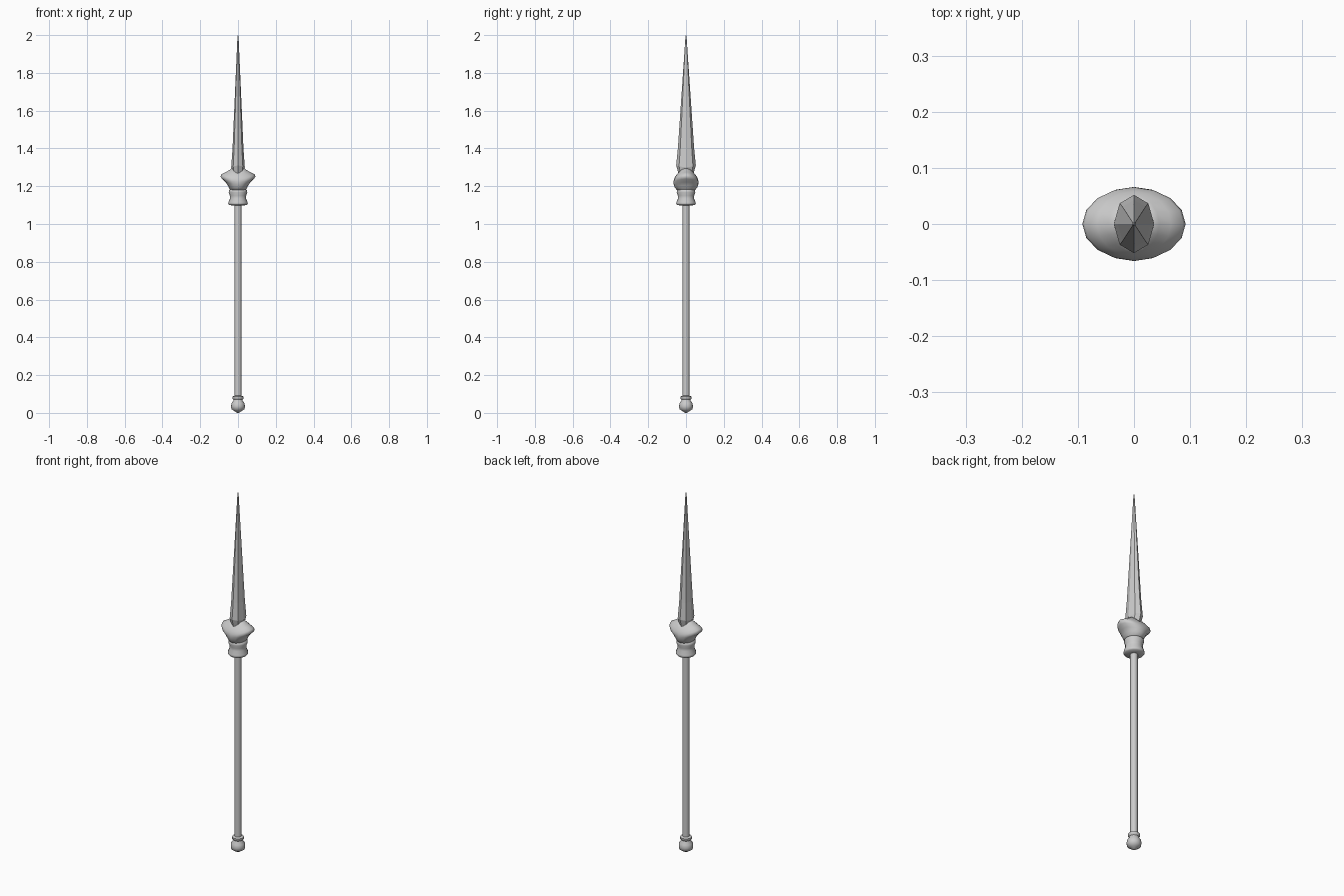
import bpy, bmesh, math


def loft(name, rings, sides, smooth_angle=None):
    """Stack elliptical rings (z, rx, ry, lift); lift raises the left/right ends."""
    bm = bmesh.new()
    loops = []
    for z, rx, ry, lift in rings:
        loop = []
        for i in range(sides):
            a = 2 * math.pi * i / sides
            c, s = math.cos(a), math.sin(a)
            loop.append(bm.verts.new((rx * c, ry * s, z + lift * c * c)))
        loops.append(loop)
    for lo, hi in zip(loops, loops[1:]):
        for i in range(sides):
            j = (i + 1) % sides
            bm.faces.new((lo[i], lo[j], hi[j], hi[i]))
    bm.faces.new(loops[0][::-1])
    bm.faces.new(loops[-1])
    mesh = bpy.data.meshes.new(name)
    bm.to_mesh(mesh)
    bm.free()
    obj = bpy.data.objects.new(name, mesh)
    bpy.context.collection.objects.link(obj)
    if smooth_angle:
        bpy.ops.object.select_all(action='DESELECT')
        obj.select_set(True)
        bpy.context.view_layer.objects.active = obj
        bpy.ops.object.shade_smooth_by_angle(angle=math.radians(smooth_angle))
    return obj


def turned(profile):
    """Round rings from (z, radius) pairs."""
    return [(z, r, r, 0) for z, r in profile]


# Shaft
loft("shaft", turned([(0.06, 0.019), (1.13, 0.019)]), 8, 50)

# Butt cap with a small neck ring
loft("butt_cap", turned([(0.0, 0.004), (0.01, 0.02), (0.019, 0.034), (0.035, 0.037),
                         (0.052, 0.034), (0.064, 0.025), (0.07, 0.024), (0.076, 0.03),
                         (0.086, 0.03), (0.091, 0.019)]), 16, 50)

# Socket collar
loft("collar", turned([(1.098, 0.02), (1.1, 0.047), (1.106, 0.052), (1.115, 0.051),
                       (1.135, 0.043), (1.15, 0.043), (1.168, 0.049),
                       (1.178, 0.048), (1.184, 0.04), (1.2, 0.035)]), 16, 50)

# Flared guard, its ends sweeping up to the sides
loft("guard", [(1.176, 0.036, 0.038, 0.002), (1.181, 0.045, 0.05, 0.004),
               (1.195, 0.053, 0.06, 0.008), (1.21, 0.066, 0.065, 0.012),
               (1.222, 0.085, 0.066, 0.017), (1.230, 0.092, 0.065, 0.021),
               (1.239, 0.088, 0.063, 0.024), (1.249, 0.066, 0.058, 0.025),
               (1.260, 0.045, 0.051, 0.026), (1.268, 0.030, 0.042, 0.029),
               (1.270, 0.012, 0.02, 0.026)], 16, 50)

# Long faceted blade
loft("blade", [(1.25, 0.026, 0.037, 0), (1.275, 0.030, 0.042, 0),
               (1.31, 0.036, 0.052, -0.01), (1.4, 0.029, 0.043, 0),
               (1.99, 0.003, 0.003, 0), (2.0, 0.001, 0.001, 0)], 8)
